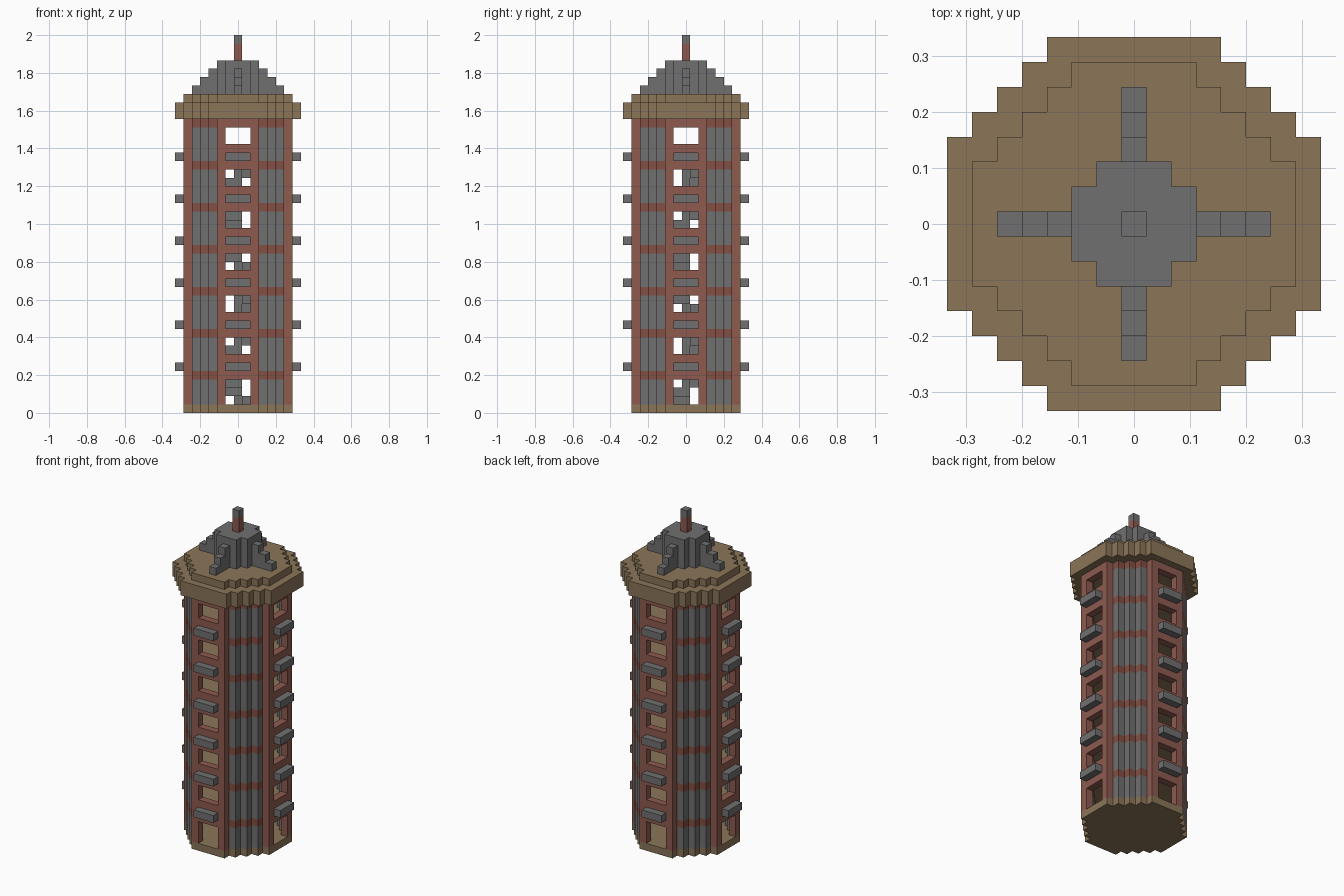
import bpy
import bmesh
from mathutils import Vector

U = 2 / 45            # edge length of one block
EAVE, TOP = 35, 45    # first eave layer, total layers
STOREY = 5

cube = bpy.data.objects.get("Cube")
if cube:
    bpy.data.objects.remove(cube, do_unlink=True)


def make_material(name, rgb):
    linear = [((c / 255 + 0.055) / 1.055) ** 2.4 for c in rgb] + [1]
    mat = bpy.data.materials.new(name)
    mat.use_nodes = True
    mat.diffuse_color = linear
    bsdf = next(n for n in mat.node_tree.nodes if n.type == 'BSDF_PRINCIPLED')
    bsdf.inputs["Base Color"].default_value = linear
    bsdf.inputs["Roughness"].default_value = 0.9
    return mat


TAN = make_material("tan_wood", (139, 117, 88))
GREY = make_material("grey_stone", (112, 112, 112))
RED = make_material("red_brick", (141, 90, 79))
BAND = make_material("dark_red_brick", (132, 78, 66))

# Every block of the tower: (x, y, layer) -> (part name, material)
blocks = {}


def add(part, mat, cells):
    for cell in cells:
        blocks[cell] = (part, mat)


def octagon(radius, corner):
    span = range(-radius, radius + 1)
    return [(x, y) for x in span for y in span if abs(x) + abs(y) <= corner]


def four_sides(x, y):
    """The same spot on all four sides of the tower."""
    return [(x, y), (-y, x), (-x, -y), (y, -x)]


plan = octagon(6, 8)
wall = [(x, y) for x, y in plan if max(abs(x), abs(y)) == 6 or abs(x) + abs(y) == 8]
well = octagon(1, 2)

# Ground slab and storey floors with an open stairwell
add("ground_floor", TAN, [(x, y, 0) for x, y in plan])
for z in range(STOREY, EAVE, STOREY):
    add("storey_floors", TAN, [(x, y, z) for x, y in plan if (x, y) not in well])

# Walls: brick sides with windows, stone corners with brick bands
for z in range(1, EAVE):
    level = z % STOREY
    for x, y in wall:
        if max(abs(x), abs(y)) < 6:
            add("corner_walls", BAND if level == 4 else GREY, [(x, y, z)])
        elif min(abs(x), abs(y)) == 2 or not (level in (2, 3) or z == 1):
            add("side_walls", RED, [(x, y, z)])

# Balconies on each side
for z in range(STOREY, EAVE, STOREY):
    for x in (-1, 0, 1):
        add("balconies", GREY, [(a, b, z) for a, b in four_sides(x, -7)])

# Spiral stair around a central post
steps = [((1, 1), (0, 1)), ((1, -1), (1, 0)), ((-1, -1), (0, -1)), ((-1, 1), (-1, 0))]
for z in range(1, 31):
    add("stair_post", GREY, [(0, 0, z)])
    add("spiral_stair", GREY, [(x, y, z) for x, y in steps[z % 4]])

# Two-step eaves
for layer, (radius, corner) in enumerate([(7, 10), (7, 10), (6, 8)]):
    add("eaves", TAN, [(x, y, EAVE + layer) for x, y in octagon(radius, corner)])

# Roof core with four stepped ridges
for layer in range(4):
    z = EAVE + 3 + layer
    add("roof_core", GREY, [(x, y, z) for x, y in octagon(2, 3)])
    for r in range(3, 6 - layer):
        add("roof_ridges", GREY, [(x, y, z) for x, y in four_sides(r, 0)])

# Mast with a stone tip
for z in range(EAVE + 7, TOP):
    add("mast", GREY if z == TOP - 1 else RED, [(0, 0, z)])


def build_part(part):
    """Mesh the exposed block faces of one part."""
    mesh = bpy.data.meshes.new(part)
    bm = bmesh.new()
    mats, verts = [], {}

    def vert(p):
        key = tuple(round(c * 2) for c in p)
        if key not in verts:
            verts[key] = bm.verts.new(p * U)
        return verts[key]

    for cell, (name, mat) in blocks.items():
        if name != part:
            continue
        if mat not in mats:
            mats.append(mat)
        centre = Vector(cell) + Vector((0, 0, 0.5))
        for axis in range(3):
            for sign in (-1, 1):
                n = Vector((0, 0, 0))
                n[axis] = sign
                if tuple(int(a + b) for a, b in zip(cell, n)) in blocks:
                    continue
                s = Vector((0, 0, 0))
                s[(axis + 1) % 3] = 1
                t = n.cross(s)
                ring = [s + t, t - s, -s - t, s - t]
                face = bm.faces.new([vert(centre + (n + r) / 2) for r in ring])
                face.material_index = mats.index(mat)
    bm.to_mesh(mesh)
    bm.free()
    for mat in mats:
        mesh.materials.append(mat)
    bpy.context.collection.objects.link(bpy.data.objects.new(part, mesh))


for part in dict.fromkeys(name for name, _ in blocks.values()):
    build_part(part)
